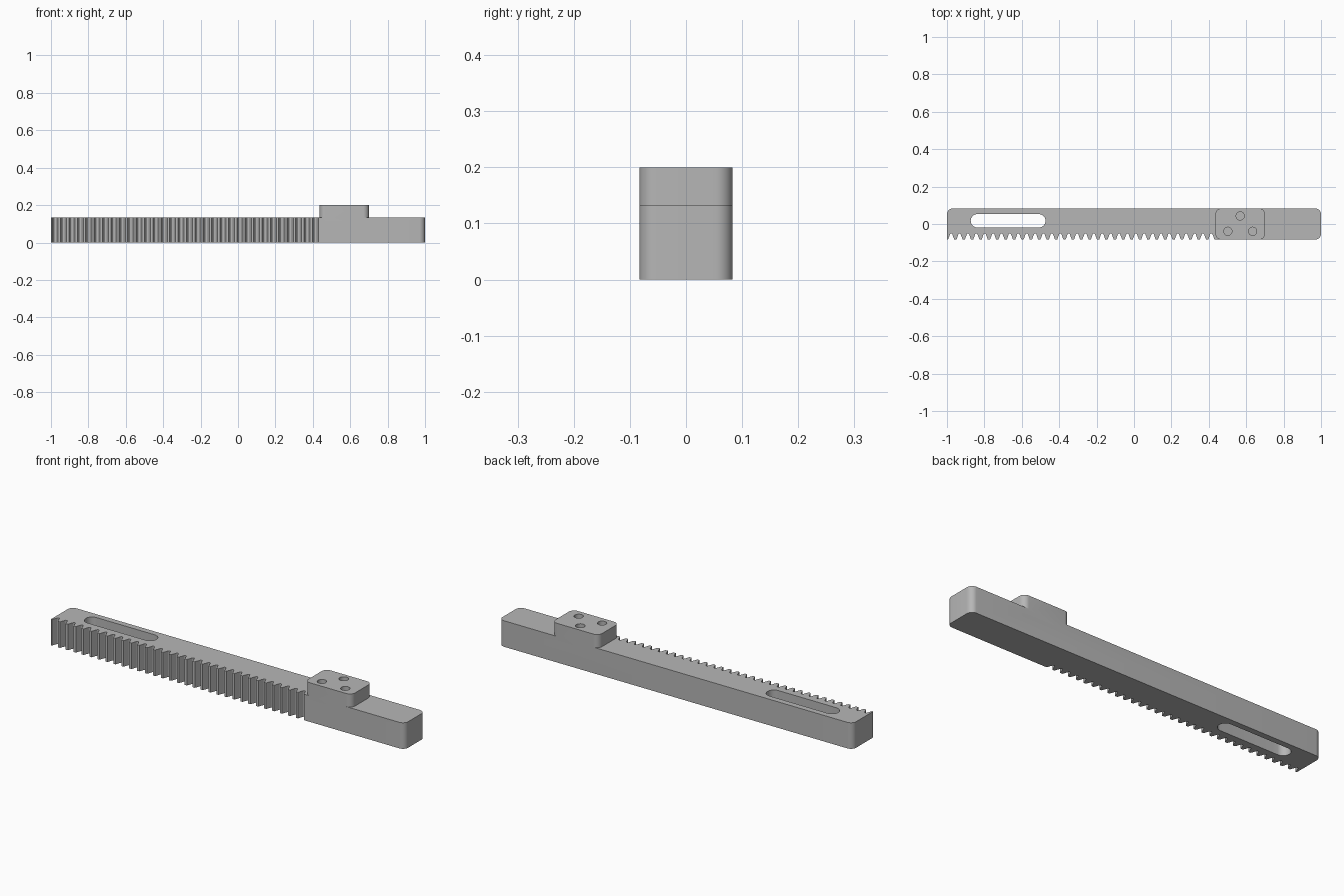
import bpy, bmesh, math

if "Cube" in bpy.data.objects:
    bpy.data.objects.remove(bpy.data.objects["Cube"], do_unlink=True)

HALF_W, BAR_H, TOP_H = 0.083, 0.133, 0.2
CORNER = 0.03
MODULE = 2 / 140
PITCH = math.pi * MODULE
TEETH = 32

grey = bpy.data.materials.new("plain grey")
grey.use_nodes = True
colour = (0.47, 0.47, 0.47, 1)
grey.diffuse_color = colour
grey.node_tree.nodes["Principled BSDF"].inputs["Base Color"].default_value = colour


def arc(cx, cy, r, start, end, steps=10):
    """Points along a circular arc, angles in degrees."""
    angles = [math.radians(start + (end - start) * i / steps) for i in range(steps + 1)]
    return [(cx + r * math.cos(a), cy + r * math.sin(a)) for a in angles]


def prism(name, outline, z0, z1):
    """Extrude a counter-clockwise outline from z0 to z1."""
    bm = bmesh.new()
    face = bm.faces.new([bm.verts.new((x, y, z0)) for x, y in outline])
    top = bmesh.ops.extrude_face_region(bm, geom=[face])["geom"]
    verts = [v for v in top if isinstance(v, bmesh.types.BMVert)]
    bmesh.ops.translate(bm, vec=(0, 0, z1 - z0), verts=verts)
    bmesh.ops.recalc_face_normals(bm, faces=bm.faces)
    mesh = bpy.data.meshes.new(name)
    bm.to_mesh(mesh)
    bm.free()
    mesh.materials.append(grey)
    obj = bpy.data.objects.new(name, mesh)
    bpy.context.collection.objects.link(obj)
    return obj


def combine(target, other, operation):
    """Apply a boolean and discard the helper."""
    bpy.context.view_layer.objects.active = target
    mod = target.modifiers.new(operation.lower(), "BOOLEAN")
    mod.operation, mod.solver, mod.object = operation, "EXACT", other
    bpy.ops.object.modifier_apply(modifier=mod.name)
    bpy.data.objects.remove(other, do_unlink=True)


def rounded(x0, x1, y0, y1, r):
    return (arc(x0 + r, y0 + r, r, 180, 270) + arc(x1 - r, y0 + r, r, 270, 360)
            + arc(x1 - r, y1 - r, r, 0, 90) + arc(x0 + r, y1 - r, r, 90, 180))


# Bar outline: half tooth at the left end, a gap after each tooth, rounded corners
slope = math.tan(math.radians(20))
root = -HALF_W + 2.25 * MODULE
mouth = PITCH / 4 + MODULE * slope
fillet = 0.0065
neck = PITCH / 4 - 0.8 * MODULE * slope
outline = [(-1, -HALF_W)]
for i in range(TEETH):
    cx = -1 + (i + 0.5) * PITCH
    arch = [(cx + x * neck / fillet, y)
            for x, y in arc(0, root - fillet, fillet, 180, 0, 6)]
    outline += [(cx - mouth, -HALF_W)] + arch + [(cx + mouth, -HALF_W)]
outline += arc(1 - CORNER, -HALF_W + CORNER, CORNER, 270, 360)
outline += arc(1 - CORNER, HALF_W - CORNER, CORNER, 0, 90)
outline += arc(-1 + CORNER, HALF_W - CORNER, CORNER, 90, 180)
rack = prism("toothed_rack_bar", outline, 0, BAR_H)

# Raised mounting block
block = prism("mounting_block", rounded(0.436, 0.70, -HALF_W, HALF_W, CORNER), BAR_H - 0.04, TOP_H)
combine(rack, block, "UNION")

# Through slot near the left end
slot = arc(-0.837, 0.017, 0.036, 90, 270, 16) + arc(-0.509, 0.017, 0.036, -90, 90, 16)
combine(rack, prism("slot_cutter", slot, -0.1, 0.3), "DIFFERENCE")

# Three blind screw holes in the block
for x, y in [(0.568, 0.043), (0.502, -0.039), (0.634, -0.039)]:
    hole = arc(x, y, 0.022, 0, 360, 24)[:-1]
    combine(rack, prism("hole_cutter", hole, 0.1, 0.3), "DIFFERENCE")

# Smooth the rounded walls, keep the edges crisp
bpy.ops.object.select_all(action="DESELECT")
rack.select_set(True)
bpy.context.view_layer.objects.active = rack
bpy.ops.object.shade_smooth_by_angle(angle=math.radians(32))
